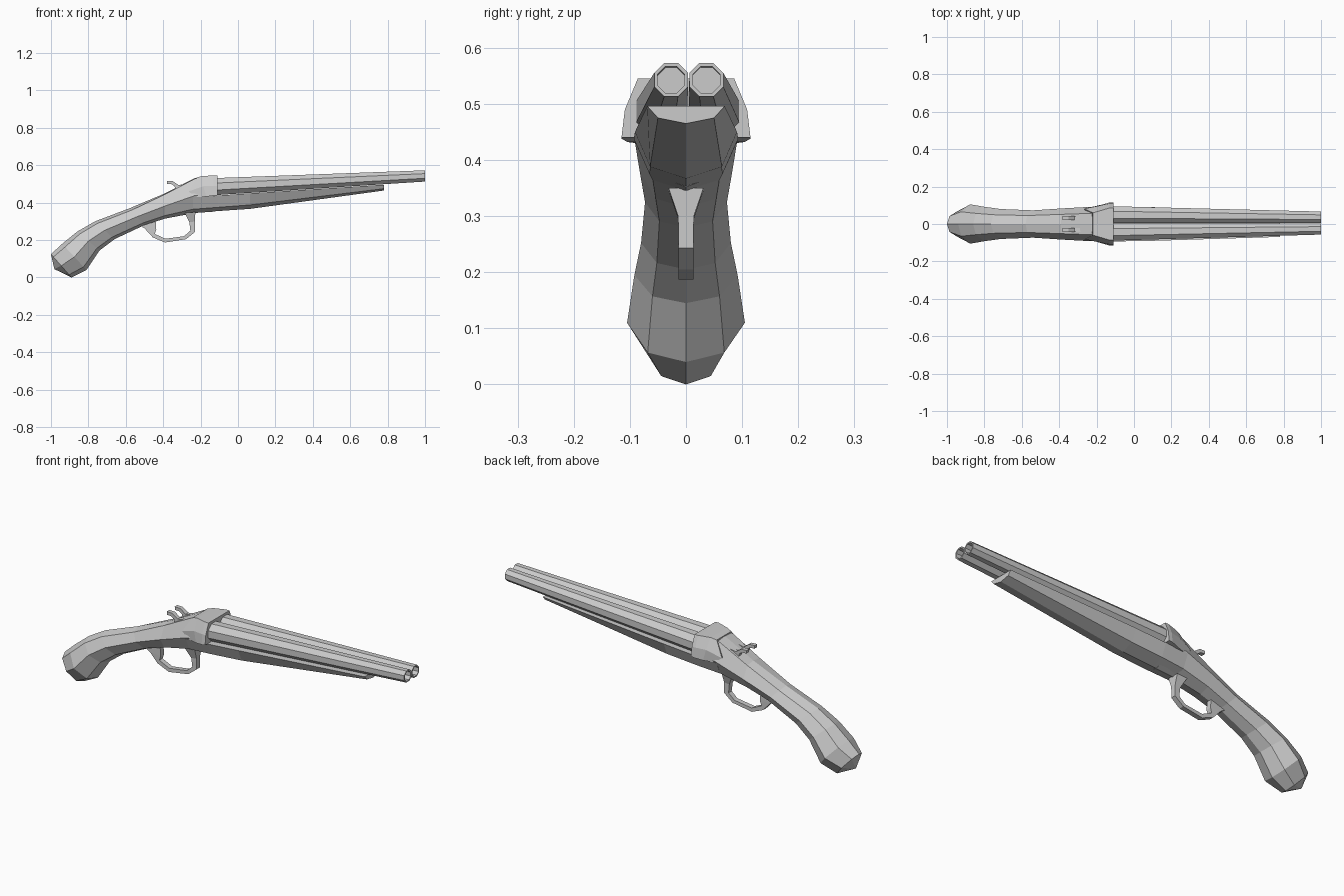
import bpy, bmesh, math


def loft(name, rings, cap_point=None):
    """Skin a list of equal-length closed rings; optionally close the start to a point."""
    bm = bmesh.new()
    rows = [[bm.verts.new(p) for p in r] for r in rings]
    n = len(rows[0])
    for a, b in zip(rows, rows[1:]):
        for i in range(n):
            j = (i + 1) % n
            bm.faces.new((a[i], a[j], b[j], b[i]))
    if cap_point:
        c = bm.verts.new(cap_point)
        for i in range(n):
            bm.faces.new((c, rows[0][(i + 1) % n], rows[0][i]))
    else:
        bm.faces.new(rows[0])
    bm.faces.new(rows[-1][::-1])
    bmesh.ops.recalc_face_normals(bm, faces=bm.faces[:])
    me = bpy.data.meshes.new(name)
    bm.to_mesh(me)
    bm.free()
    ob = bpy.data.objects.new(name, me)
    bpy.context.collection.objects.link(ob)
    return ob


def mirrored(half):
    """Half section from top to bottom (x, y, z) -> full closed ring."""
    return half + [(x, -y, z) for x, y, z in half[::-1] if y > 1e-6]


# grip and rear body: top x,z / bottom x,z / half width / shoulder height
stations = [
    (-1.0, 0.125, -0.89, 0.0, 0.068, 0.88),
    (-0.94, 0.18, -0.81, 0.04, 0.105, 0.88),
    (-0.86, 0.245, -0.74, 0.145, 0.092, 0.88),
    (-0.765, 0.30, -0.66, 0.205, 0.08, 0.88),
    (-0.58, 0.37, -0.50, 0.28, 0.073, 0.88),
    (-0.39, 0.45, -0.39, 0.315, 0.083, 0.96),
    (-0.23, 0.532, -0.23, 0.345, 0.092, 0.98),
    (-0.13, 0.535, -0.13, 0.352, 0.09, 0.98),
]
rings = []
for tx, tz, bx, bz, w, s in stations:
    half = []
    for u, v in ((0, 1), (0.62, s), (1, 0.5), (0.65, 0.12), (0, 0)):
        half.append((bx + (tx - bx) * v, u * w, bz + (tz - bz) * v))
    ring = half + [(x, -y, z) for x, y, z in half[3:0:-1]]
    rings.append(ring)
loft("grip", rings, cap_point=(-0.982, 0, 0.045))

# collar around the breech
loft("breech_collar", [
    mirrored([(-0.22, 0.06, 0.535), (-0.265, 0.082, 0.46), (-0.225, 0.088, 0.43)]),
    mirrored([(-0.19, 0.068, 0.543), (-0.185, 0.098, 0.488), (-0.17, 0.104, 0.432)]),
    mirrored([(-0.13, 0.086, 0.545), (-0.13, 0.109, 0.49), (-0.13, 0.115, 0.438)]),
    mirrored([(-0.11, 0.086, 0.545), (-0.11, 0.109, 0.49), (-0.11, 0.115, 0.44)]),
])

# fore-end: x, top z, top width, low z, low width, keel z
rings = []
for x, zt, wt, zb, wb, zc in (
    (-0.24, 0.43, 0.09, 0.365, 0.06, 0.345),
    (-0.11, 0.438, 0.093, 0.375, 0.065, 0.355),
    (0.065, 0.45, 0.091, 0.388, 0.064, 0.367),
    (0.78, 0.496, 0.069, 0.475, 0.05, 0.465),
):
    half = [(x, wt, zt), (x, wb, zb), (x, 0, zc)]
    rings.append(half + [(x, -wb, zb), (x, -wt, zt)])
loft("fore_end", rings)


def octagon(x, y, z, apothem):
    r = apothem / math.cos(math.pi / 8)
    return [(x, y + r * math.cos(a), z + r * math.sin(a))
            for a in (math.pi / 8 + k * math.pi / 4 for k in range(8))]


# tapered octagonal barrels with recessed bores
for side, label in ((1, "left"), (-1, "right")):
    yr, ym = 0.003 + side * 0.047, 0.005 + side * 0.0315
    loft("barrel_" + label, [
        octagon(-0.16, yr, 0.484, 0.046),
        octagon(1.0, ym, 0.543, 0.030),
        octagon(1.0, ym, 0.543, 0.024),
        octagon(0.96, ym, 0.541, 0.024),
    ])

# hammers: flat profile with thickness
profile = [(-0.381, 0.517), (-0.35, 0.516), (-0.318, 0.494), (-0.268, 0.503),
           (-0.285, 0.487), (-0.31, 0.465), (-0.28, 0.44), (-0.355, 0.44),
           (-0.335, 0.472), (-0.34, 0.489), (-0.357, 0.5), (-0.379, 0.5)]
for side, label in ((1, "left"), (-1, "right")):
    loft("hammer_" + label,
         [[(x, side * 0.033 + d, z) for x, z in profile] for d in (-0.011, 0.011)])

# trigger guard: outer x,z / inner x,z / half width
guard = [
    (-0.52, 0.275, -0.44, 0.30, 0.014),
    (-0.50, 0.263, -0.437, 0.257, 0.014),
    (-0.455, 0.214, -0.445, 0.233, 0.013),
    (-0.39, 0.187, -0.388, 0.207, 0.013),
    (-0.278, 0.205, -0.288, 0.221, 0.013),
    (-0.23, 0.243, -0.255, 0.25, 0.013),
    (-0.23, 0.30, -0.26, 0.295, 0.014),
    (-0.228, 0.35, -0.285, 0.345, 0.031),
]
loft("trigger_guard", [
    [(ox, -w, oz), (ox, w, oz), (ix, w, iz), (ix, -w, iz)]
    for ox, oz, ix, iz, w in guard
])
